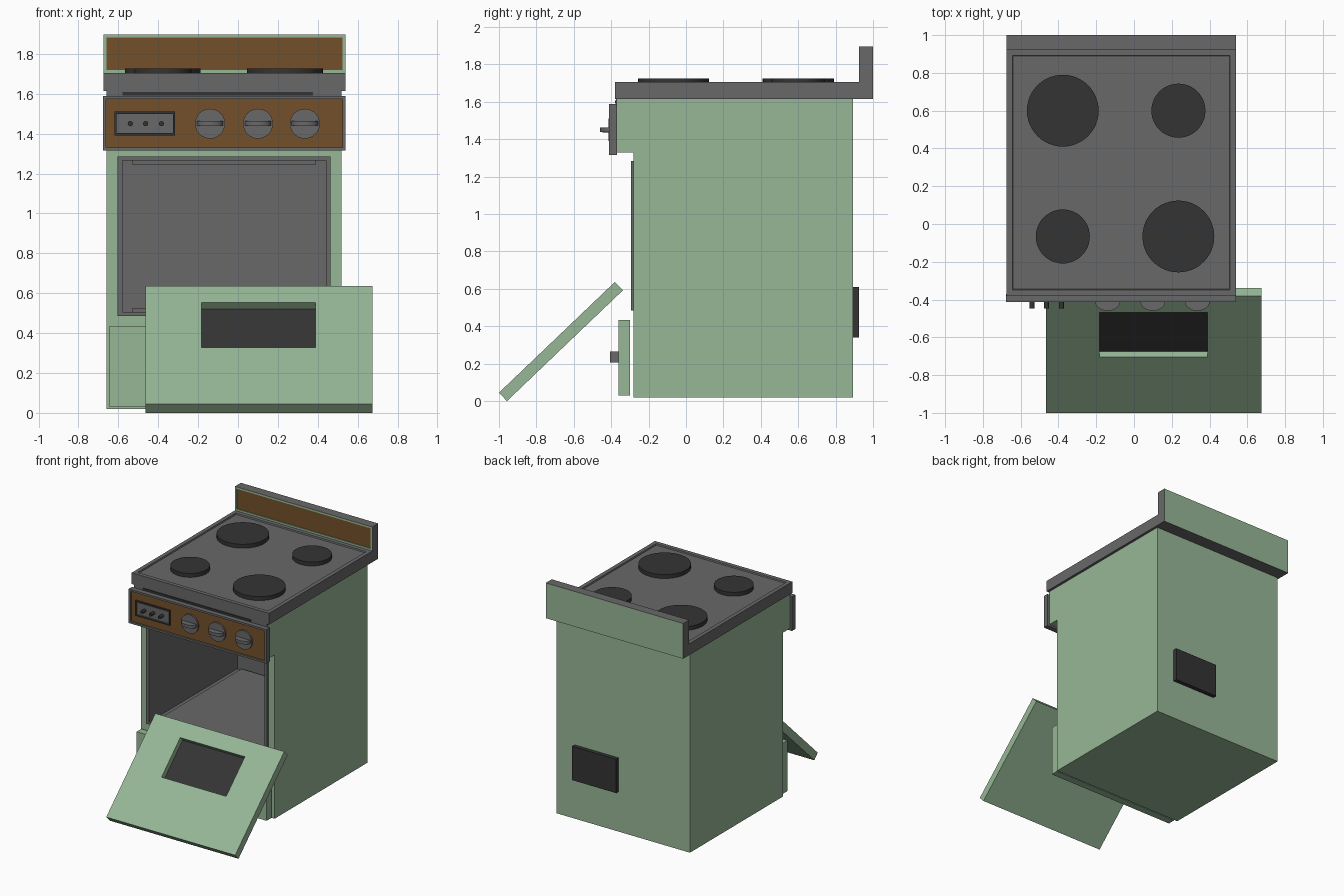
import bpy, bmesh, math
from mathutils import Matrix

if "Cube" in bpy.data.objects:
    bpy.data.objects.remove(bpy.data.objects["Cube"])


def material(name, rgb):
    m = bpy.data.materials.new(name)
    m.diffuse_color = (*rgb, 1)
    m.use_nodes = True
    m.node_tree.nodes["Principled BSDF"].inputs["Base Color"].default_value = m.diffuse_color
    return m


GREEN = material("sage_green", (0.31, 0.475, 0.31))
GRAY = material("metal_gray", (0.138, 0.138, 0.138))
DARK = material("burner_black", (0.034, 0.034, 0.034))
BROWN = material("wood_brown", (0.175, 0.08, 0.023))


def finish(bm, name, mats):
    bmesh.ops.recalc_face_normals(bm, faces=bm.faces)
    me = bpy.data.meshes.new(name)
    bm.to_mesh(me)
    bm.free()
    ob = bpy.data.objects.new(name, me)
    for m in mats:
        me.materials.append(m)
    bpy.context.collection.objects.link(ob)
    return ob


def prism(profile, x0, x1):
    """Side profile of (y, z) points extruded along x."""
    bm = bmesh.new()
    f = bm.faces.new([bm.verts.new((x0, y, z)) for y, z in profile])
    ext = bmesh.ops.extrude_face_region(bm, geom=[f])["geom"]
    bmesh.ops.translate(bm, vec=(x1 - x0, 0, 0),
                        verts=[v for v in ext if isinstance(v, bmesh.types.BMVert)])
    bmesh.ops.recalc_face_normals(bm, faces=bm.faces)
    bm.normal_update()
    return bm


def box_bm(x0, x1, y0, y1, z0, z1):
    return prism([(y0, z0), (y1, z0), (y1, z1), (y0, z1)], x0, x1)


def box(name, mat, *dims):
    return finish(box_bm(*dims), name, [mat])


def recess(bm, x0, x1, z0, z1, depth, wall=1, floor=1):
    """Sink a rectangle into the largest front (-y) face."""
    f = max((f for f in bm.faces if f.normal.y < -0.9), key=lambda f: f.calc_area())
    c = f.calc_center_median()
    bmesh.ops.inset_individual(bm, faces=[f], thickness=0.005)
    for v in f.verts:
        v.co.x = x0 if v.co.x < c.x else x1
        v.co.z = z0 if v.co.z < c.z else z1
    f = bmesh.ops.extrude_discrete_faces(bm, faces=[f])["faces"][0]
    bmesh.ops.translate(bm, vec=(0, depth, 0), verts=f.verts)
    for e in f.edges:
        for g in e.link_faces:
            g.material_index = wall
    f.material_index = floor


def disc(name, mat, r, h, loc, axis="Z", segs=48, scale_y=1):
    bm = bmesh.new()
    bmesh.ops.create_cone(bm, cap_ends=True, segments=segs, radius1=r, radius2=r, depth=h)
    bmesh.ops.scale(bm, vec=(1, scale_y, 1), verts=bm.verts)
    if axis == "Y":
        bmesh.ops.rotate(bm, matrix=Matrix.Rotation(math.pi / 2, 3, "X"), verts=bm.verts)
    bmesh.ops.translate(bm, vec=loc, verts=bm.verts)
    for f in bm.faces:
        f.smooth = len(f.verts) == 4
    for e in bm.edges:
        e.smooth = all(len(f.verts) == 4 for f in e.link_faces)
    return finish(bm, name, [mat])


# Body with overhanging control section and deep oven cavity
bm = prism([(-0.28, 0.02), (0.893, 0.02), (0.893, 1.615), (-0.37, 1.615),
            (-0.37, 1.33), (-0.28, 1.33)], -0.66, 0.52)
recess(bm, -0.58, 0.44, 0.505, 1.265, 1.1)
finish(bm, "oven_body", [GREEN, GRAY])

# Metal rim round the oven opening
for nm, d in {"left": (-0.605, -0.58, 0.485, 1.285), "right": (0.44, 0.465, 0.485, 1.285),
              "bottom": (-0.58, 0.44, 0.485, 0.505), "top": (-0.58, 0.44, 1.265, 1.285)}.items():
    box("oven_rim_" + nm, GRAY, d[0], d[1], -0.295, -0.28, d[2], d[3])

# Raised floor and ceiling panels inside the oven
for nm, z in (("floor", 0.505), ("ceiling", 1.245)):
    box("oven_" + nm, GRAY, -0.53, 0.39, -0.22, 0.8, z, z + 0.02)

# Cooktop with a shallow sunken surface
bm = box_bm(-0.675, 0.54, -0.38, 0.925, 1.615, 1.705)
top = max(bm.faces, key=lambda f: f.calc_center_median().z)
bmesh.ops.inset_individual(bm, faces=[top], thickness=0.045)
bmesh.ops.inset_individual(bm, faces=[top], thickness=0.005, depth=-0.01)
finish(bm, "cooktop", [GRAY])

# Burners
for i, (x, y, r) in enumerate([(-0.377, 0.6, 0.19), (0.235, 0.6, 0.143),
                               (-0.377, -0.066, 0.143), (0.235, -0.066, 0.19)]):
    disc(f"burner_{i + 1}", DARK, r, 0.034, (x, y, 1.709))

# Backsplash: green front and back, gray edges, brown inlay
bm = box_bm(-0.675, 0.54, 0.925, 1.0, 1.615, 1.897)
for f in bm.faces:
    f.material_index = 0 if abs(f.normal.y) > 0.5 else 1
recess(bm, -0.66, 0.525, 1.72, 1.882, 0.006, wall=0, floor=2)
finish(bm, "backsplash", [GREEN, GRAY, BROWN])

# Dark vent strip under the cooktop
box("vent_strip", GRAY, -0.66, 0.52, -0.374, -0.365, 1.585, 1.615)
box("vent_slot", DARK, -0.58, 0.375, -0.379, -0.37, 1.592, 1.608)

# Control panel
bm = box_bm(-0.678, 0.54, -0.412, -0.37, 1.315, 1.588)
recess(bm, -0.662, 0.524, 1.33, 1.573, 0.012, wall=0, floor=1)
finish(bm, "control_panel", [GRAY, BROWN])

# Knobs with rounded grips
for i, x in enumerate((-0.14, 0.1, 0.335)):
    disc(f"knob_{i + 1}", GRAY, 0.075, 0.03, (x, -0.397, 1.45), "Y", 32)
    disc(f"knob_grip_{i + 1}", GRAY, 0.066, 0.024, (x, -0.41, 1.452), "Z", 32, 0.75)

# Switch plate and toggles
bm = box_bm(-0.62, -0.315, -0.414, -0.395, 1.39, 1.51)
recess(bm, -0.608, -0.327, 1.402, 1.498, 0.008)
finish(bm, "switch_plate", [DARK, GRAY])
for i, x in enumerate((-0.54, -0.463, -0.384)):
    disc(f"toggle_{i + 1}", DARK, 0.013, 0.05, (x, -0.422, 1.45), "Y", 12)

# Lower drawer and handle
box("drawer_front", GREEN, -0.645, 0.505, -0.36, -0.3, 0.03, 0.435)
box("drawer_handle", GRAY, -0.33, 0.19, -0.405, -0.36, 0.207, 0.265)

# Removed oven door leaning on the front, with a sunken window
bm = box_bm(-0.465, 0.675, 0, 0.062, 0, 0.857)
recess(bm, -0.183, 0.389, 0.408, 0.735, 0.045, wall=0, floor=1)
bm.transform(Matrix.Translation((0, -1.0, 0.045)) @ Matrix.Rotation(math.radians(-46.3), 4, "X"))
finish(bm, "oven_door", [GREEN, DARK])

# Socket cover on the back
box("rear_cover", DARK, -0.03, 0.36, 0.893, 0.925, 0.34, 0.61)
